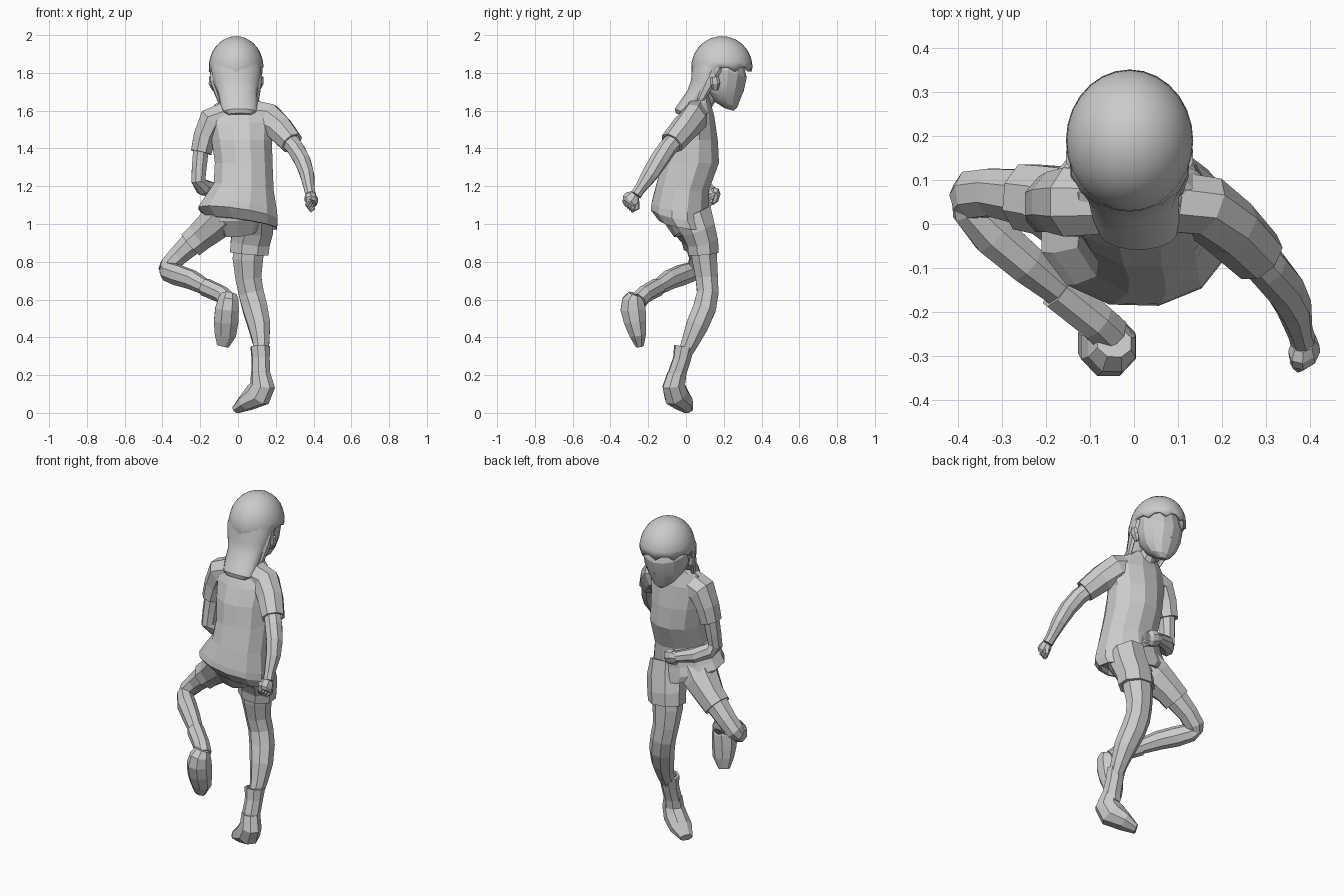
import bpy, bmesh, math
from mathutils import Vector as V


def finish(bm, name, smooth=None):
    bmesh.ops.recalc_face_normals(bm, faces=bm.faces)
    me = bpy.data.meshes.new(name)
    bm.to_mesh(me)
    bm.free()
    ob = bpy.data.objects.new(name, me)
    bpy.context.collection.objects.link(ob)
    if smooth:
        bpy.ops.object.select_all(action='DESELECT')
        ob.select_set(True)
        bpy.context.view_layer.objects.active = ob
        bpy.ops.object.shade_smooth_by_angle(angle=math.radians(smooth))
    return ob


def loft(name, rings, wide=(1, 0, 0), n=8, normal=None, smooth=None, hem=0):
    """Skin elliptical rings (x, y, z, half width, half depth); a hem folds the open end inward."""
    bm = bmesh.new()
    pts = [V(r[:3]) for r in rings]
    loops = []
    grow = 1.06 if n == 8 else 1  # octagons are narrower than their radius

    def ring(c, t, a, b):
        u = V(wide) - t * V(wide).dot(t)
        u.normalize()
        v = t.cross(u)
        ang = [2 * math.pi * (i + 0.5) / n for i in range(n)]
        loops.append([bm.verts.new(c + (u * a * math.cos(k) + v * b * math.sin(k)) * grow) for k in ang])

    for i, r in enumerate(rings):
        t = V(normal[i]) if normal else pts[min(i + 1, len(pts) - 1)] - pts[max(i - 1, 0)]
        t.normalize()
        ring(pts[i], t, r[3], r[4])
    if hem:
        ring(pts[-1], t, r[3] - hem, r[4] - hem)
        ring(pts[-1] - t * 0.03, t, r[3] - hem, r[4] - hem)
    for p, q in zip(loops, loops[1:]):
        for i in range(n):
            j = (i + 1) % n
            bm.faces.new((p[i], p[j], q[j], q[i]))
    bm.faces.new(loops[0][::-1])
    bm.faces.new(loops[-1])
    return finish(bm, name, smooth)


# shirt body, tilting toward the hem
shirt = [(.01, .07, 1.665, .085, .065), (.01, .05, 1.63, .14, .085), (.015, .045, 1.56, .18, .11),
         (.02, .035, 1.45, .165, .138), (.03, .025, 1.33, .158, .155), (.03, -.018, 1.2, .165, .145),
         (.01, -.03, 1.10, .205, .158), (0, -.028, 1.06, .22, .165), (.02, -.005, 1.01, .195, .145)]
tilt = [(0, .5, -1), (0, .35, -1), (0, .2, -1), (0, 0, -1), (0, 0, -1), (-.1, -.08, -1), (-.15, -.14, -1),
        (-.15, -.18, -1), (-.15, -.15, -1)]
loft("shirt_body", shirt, n=12, normal=tilt, hem=.015)

# sleeves
loft("right_sleeve", [(.09, .05, 1.575, .07, .085), (.16, .04, 1.56, .07, .085), (.22, -.01, 1.51, .068, .072),
                      (.285, -.075, 1.435, .062, .06)], wide=(0, 1, 0), hem=.012)
loft("left_sleeve", [(-.07, .05, 1.57, .075, .08), (-.14, .05, 1.55, .08, .075), (-.175, .05, 1.47, .07, .062),
                     (-.195, .045, 1.385, .064, .056)], wide=(0, 1, 0), hem=.012)

# bare arms
loft("right_arm", [(.25, -.04, 1.47, .045, .045), (.305, -.1, 1.405, .047, .045), (.342, -.145, 1.34, .047, .043),
                   (.365, -.19, 1.27, .043, .038), (.378, -.245, 1.19, .029, .028),
                   (.385, -.265, 1.16, .029, .028)], wide=(0, 1, 0))
loft("left_arm", [(-.195, .045, 1.41, .045, .042), (-.205, .035, 1.31, .044, .04), (-.21, .025, 1.235, .044, .038),
                  (-.185, .05, 1.20, .04, .042), (-.13, .115, 1.185, .038, .04), (-.04, .15, 1.165, .028, .029)],
     wide=(0, 1, 0))


# hands: a palm plus curled fingers
def hand(name, wrist, tip, across, curl):
    w, t, a, c = V(wrist), V(tip), V(across), V(curl)
    loft(name, [(*w, .027, .026), (*w.lerp(t, .35), .044, .032), (*w.lerp(t, .75), .044, .032),
                (*t, .032, .022)], wide=across)
    for i in range(4):
        off = a * (i - 1.5) * .02
        k = w.lerp(t, .7) + off
        loft(name + "_finger", [(*k, .012, .013), (*(t + off + c * .012), .013, .014),
                                (*(t + off * .8 + c * .045), .01, .011)], wide=across, n=6)
    b = w.lerp(t, .3) + a * .03
    loft(name + "_thumb", [(*b, .014, .014), (*(w.lerp(t, .7) + a * .045 + c * .02), .014, .014),
                           (*(t + a * .03 + c * .03), .009, .009)], n=6)


hand("right_hand", (.385, -.27, 1.16), (.39, -.307, 1.115), (.35, .7, -.6), (-.4, .2, -.6))
hand("left_hand", (-.05, .15, 1.165), (.025, .143, 1.145), (0, .3, .9), (.3, -.7, -.5))

# shorts
loft("shorts_pelvis", [(.0, -.02, 1.13, .16, .115), (.0, -.01, 1.05, .165, .115), (.01, .02, .97, .11, .09)], n=10)
loft("right_shorts_leg", [(.085, .03, 1.06, .1, .11), (.08, .065, .98, .108, .092), (.065, .088, .91, .106, .084),
                          (.06, .093, .85, .104, .082)], hem=.02)
loft("left_shorts_leg", [(-.07, .0, 1.06, .11, .1), (-.13, .03, 1.0, .1, .09), (-.2, .055, .94, .08, .078),
                         (-.25, .062, .897, .076, .074)], wide=(0, 1, 0), hem=.014)

# standing leg
loft("right_leg", [(.06, .093, .90, .085, .07), (.052, .098, .82, .082, .068), (.055, .11, .72, .07, .06),
                   (.07, .115, .64, .068, .058), (.09, .098, .56, .067, .062), (.112, .06, .47, .06, .06),
                   (.122, .022, .38, .045, .047), (.122, -.015, .3, .035, .035)])
# raised leg, folded at the knee
loft("left_thigh", [(-.18, .05, .95, .065, .07), (-.25, .062, .90, .063, .063), (-.32, .072, .835, .055, .053),
                    (-.37, .066, .782, .055, .047), (-.388, .05, .757, .045, .035)], wide=(0, 1, 0))
loft("left_shin", [(-.392, .075, .77, .035, .025), (-.375, .035, .755, .05, .042), (-.32, -.025, .735, .054, .05),
                   (-.245, -.09, .71, .05, .046), (-.165, -.155, .668, .039, .037),
                   (-.1, -.215, .64, .036, .036)], wide=(0, 0, 1))

# socks and shoes
loft("right_sock", [(.12, -.05, .17, .045, .05), (.12, -.045, .22, .046, .05), (.12, -.022, .29, .046, .047),
                    (.118, -.01, .355, .053, .05)], wide=(.6, .8, 0), hem=.012)
loft("left_sock", [(-.055, -.25, .60, .045, .045), (-.085, -.222, .632, .044, .044),
                   (-.175, -.15, .672, .046, .045)], wide=(0, 0, 1), hem=.008)
loft("right_shoe", [(.12, -.05, .22, .047, .05), (.13, -.066, .15, .054, .068), (.105, -.052, .1, .06, .072),
                    (.045, -.018, .062, .06, .045), (-.008, .008, .026, .035, .022)], wide=(.6, .8, 0),
     normal=[(0, 0, -1), (-.15, .1, -1), (-.7, .5, -1), (-.8, .55, -.5), (-.8, .55, -.4)])
loft("left_shoe", [(-.045, -.27, .635, .04, .035), (-.05, -.28, .605, .055, .058), (-.058, -.28, .555, .064, .068),
                   (-.063, -.27, .49, .066, .06), (-.067, -.255, .42, .058, .045),
                   (-.08, -.245, .36, .032, .022)], wide=(1, 0, 0))

# neck and face, pitched forward
loft("neck", [(.005, .05, 1.59, .07, .06), (0, .1, 1.67, .055, .055), (0, .15, 1.76, .06, .06)], n=10)
face = [(-.005, .228, 1.612, .025, .025), (-.005, .203, 1.645, .065, .072), (-.008, .19, 1.69, .1, .1),
        (-.01, .19, 1.75, .123, .122), (-.01, .195, 1.82, .13, .132), (-.01, .19, 1.9, .11, .115)]
loft("face", face, n=14, normal=[(0, .3, 1)] * 6, smooth=20)
loft("nose", [(-.008, .285, 1.755, .008, .01), (-.008, .292, 1.712, .014, .016), (-.008, .28, 1.695, .01, .01)], n=6)
for s, side in ((1, "right"), (-1, "left")):
    loft(side + "_ear", [(-.01 + s * .118, .155, 1.715, .01, .014), (-.01 + s * .134, .155, 1.75, .013, .026),
                         (-.01 + s * .136, .15, 1.785, .01, .022)], n=6)
    loft(side + "_hair_strand", [(-.01 + s * .126, .165, 1.84, .012, .03), (-.01 + s * .122, .12, 1.75, .014, .03),
                                 (s * .103, .08, 1.67, .01, .02), (s * .095, .06, 1.63, .004, .006)], n=6)

# hair cap with a jagged fringe
bm = bmesh.new()
bmesh.ops.create_uvsphere(bm, u_segments=28, v_segments=18, radius=1)
bmesh.ops.delete(bm, geom=[v for v in bm.verts if v.co.z < (-.1 if v.co.y > -.2 else -.6)], context='VERTS')
edge = [v for v in bm.verts if v.is_boundary and v.co.y > -.1]
edge.sort(key=lambda v: math.atan2(v.co.x, v.co.y))
for i, v in enumerate(edge):
    v.co.z -= .13 if i % 3 == 0 else 0
for v in bm.verts:
    v.co = V((-.01 + v.co.x * .145, .19 + v.co.y * .162, 1.835 + v.co.z * .165))
cap = finish(bm, "hair_cap", 40)
cap.modifiers.new("thickness", 'SOLIDIFY').thickness = .014

# long hair down the nape
loft("back_hair", [(-.01, .15, 1.9, .115, .1), (-.01, .13, 1.83, .135, .1), (-.008, .11, 1.76, .125, .085),
                   (-.002, .07, 1.7, .105, .065), (.005, .02, 1.64, .1, .055), (.01, -.02, 1.6, .088, .042),
                   (.01, -.035, 1.585, .06, .022)], n=16, smooth=40,
     normal=[(0, 0, -1), (0, 0, -1), (0, -.1, -1), (0, -.2, -1), (0, -.3, -1), (0, -.4, -1), (0, -.4, -1)])

# settle the figure on the ground
low = min(v.co.z for o in bpy.data.objects for v in o.data.vertices)
for o in bpy.data.objects:
    o.location.z -= low
